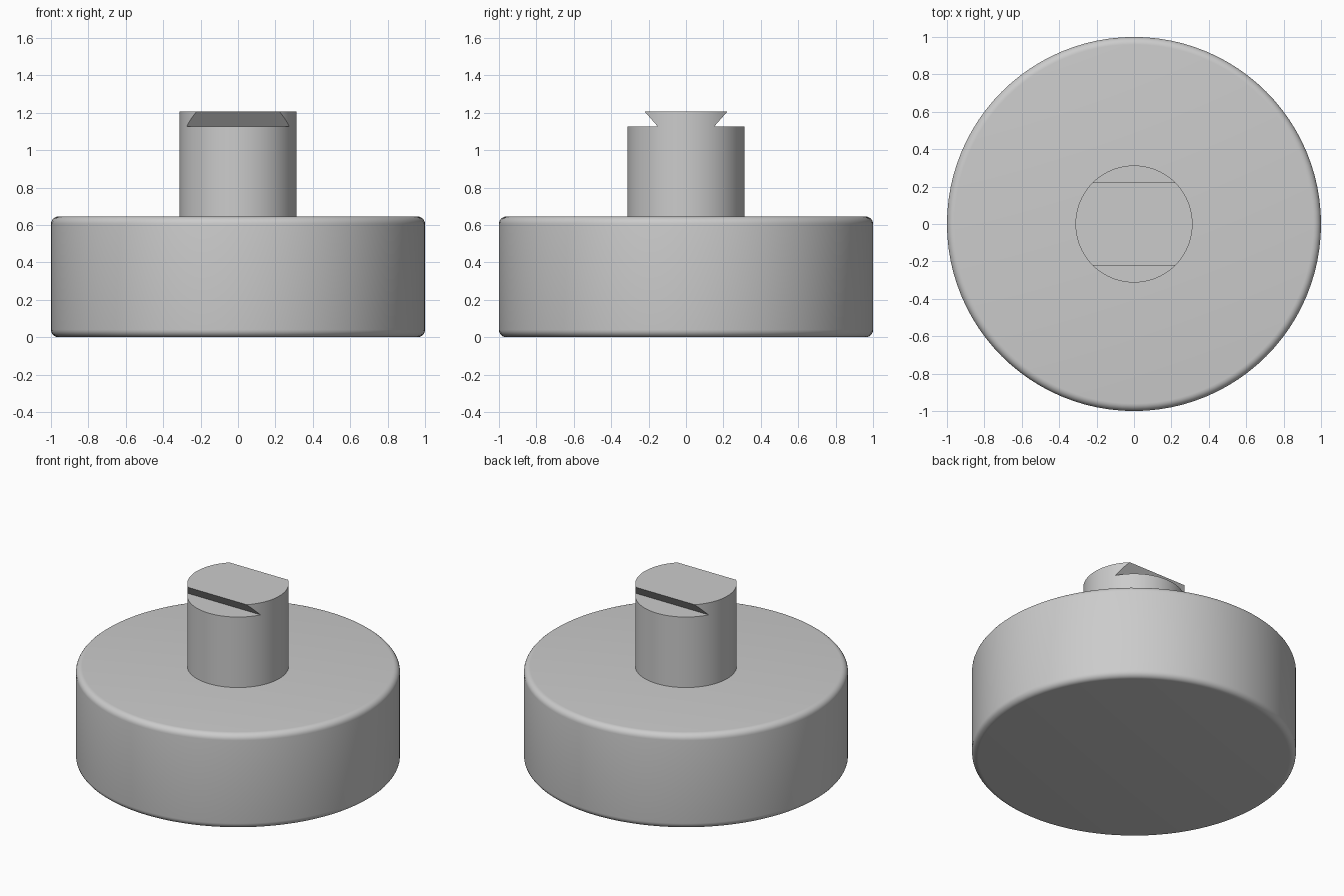
import bpy
import bmesh
import math

cube = bpy.data.objects.get("Cube")
if cube:
    bpy.data.objects.remove(cube, do_unlink=True)

SEGMENTS = 96
BASE_TOP, SHOULDER, TOP = 0.645, 1.125, 1.207

grey = bpy.data.materials.new("light_grey")
grey.use_nodes = True
grey_value = (0.6, 0.6, 0.6, 1.0)
grey.diffuse_color = grey_value
grey.node_tree.nodes["Principled BSDF"].inputs["Base Color"].default_value = grey_value


def cylinder(name, radius, bottom, top):
    bpy.ops.mesh.primitive_cylinder_add(
        vertices=SEGMENTS, radius=radius, depth=top - bottom,
        location=(0, 0, (top + bottom) / 2))
    obj = bpy.context.object
    obj.name = obj.data.name = name
    obj.data.materials.append(grey)
    return obj


def prism(name, section, half_length):
    """Extrude a (y, z) section along x."""
    bm = bmesh.new()
    face = bm.faces.new([bm.verts.new((-half_length, y, z)) for y, z in section])
    result = bmesh.ops.extrude_face_region(bm, geom=[face])
    verts = [g for g in result["geom"] if isinstance(g, bmesh.types.BMVert)]
    bmesh.ops.translate(bm, verts=verts, vec=(2 * half_length, 0, 0))
    bmesh.ops.recalc_face_normals(bm, faces=bm.faces[:])
    mesh = bpy.data.meshes.new(name)
    bm.to_mesh(mesh)
    bm.free()
    obj = bpy.data.objects.new(name, mesh)
    bpy.context.collection.objects.link(obj)
    obj.hide_render = True
    return obj


def apply_and_smooth(obj):
    bpy.ops.object.select_all(action="DESELECT")
    obj.select_set(True)
    bpy.context.view_layer.objects.active = obj
    for modifier in list(obj.modifiers):
        bpy.ops.object.modifier_apply(modifier=modifier.name)
    bpy.ops.object.shade_smooth_by_angle(angle=math.radians(30))


# Wide round base with softly rounded rims
base = cylinder("base", 1.0, 0, BASE_TOP)
bevel = base.modifiers.new("rounded_rims", "BEVEL")
bevel.width = 0.04
bevel.segments = 6
bevel.limit_method = "ANGLE"
bevel.angle_limit = math.radians(40)
apply_and_smooth(base)

# Shaft with a dovetail key left standing on its end
shaft = cylinder("shaft", 0.313, BASE_TOP - 0.02, TOP)
cutters = []
for side, label in ((-1, "front"), (1, "back")):
    section = [(0.15, SHOULDER), (0.5, SHOULDER), (0.5, 1.29), (0.295, 1.29)]
    cutter = prism(label + "_dovetail_cutter", [(side * y, z) for y, z in section], 0.5)
    cut = shaft.modifiers.new(label + "_cut", "BOOLEAN")
    cut.operation = "DIFFERENCE"
    cut.solver = "EXACT"
    cut.object = cutter
    cutters.append(cutter)
apply_and_smooth(shaft)
for cutter in cutters:
    bpy.data.objects.remove(cutter, do_unlink=True)
